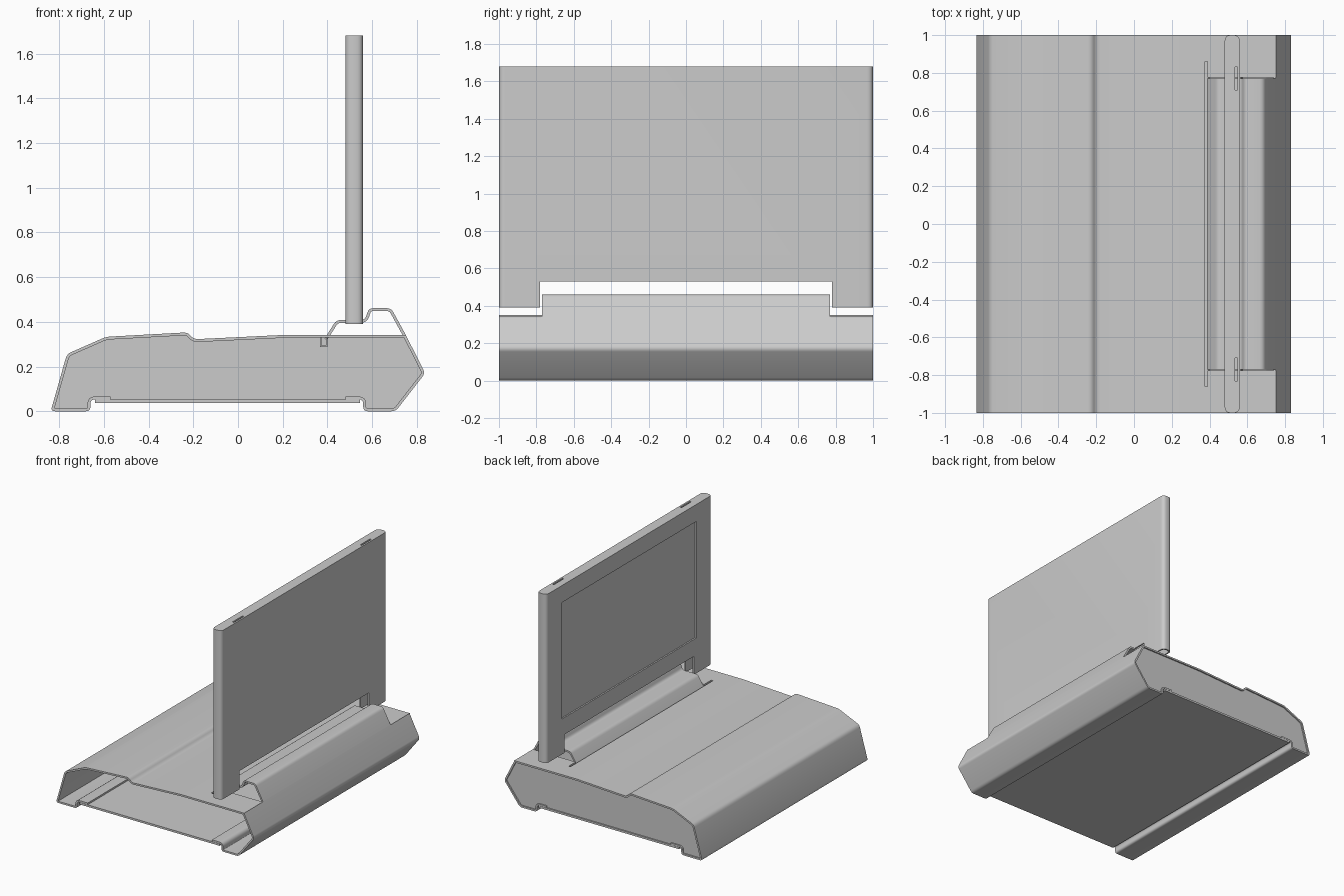
import bpy, bmesh
from mathutils import Vector as V

if "Cube" in bpy.data.objects:
    bpy.data.objects.remove(bpy.data.objects["Cube"])

T = 0.013  # sheet thickness


def fillet(pts, r=0.02, n=4, closed=False):
    """Round the inner corners of a polyline."""
    p = [V(q) for q in pts]
    out = [] if closed else [p[0]]
    rng = range(len(p)) if closed else range(1, len(p) - 1)
    for i in rng:
        a, b, c = p[i - 1], p[i], p[(i + 1) % len(p)]
        s = b + (a - b).normalized() * min(r, (a - b).length * 0.45)
        e = b + (c - b).normalized() * min(r, (c - b).length * 0.45)
        for k in range(n + 1):
            t = k / n
            out.append(s * (1 - t) ** 2 + b * 2 * t * (1 - t) + e * t * t)
    return out if closed else out + [p[-1]]


def offset(p, d):
    """Shift an open polyline to its right-hand side."""
    nrm = []
    for a, b in zip(p, p[1:]):
        u = (b - a).normalized()
        nrm.append(V((u.y, -u.x)))
    out = []
    for i, q in enumerate(p):
        a, b = nrm[max(i - 1, 0)], nrm[min(i, len(nrm) - 1)]
        out.append(q + (a + b) * d / (1 + a.dot(b)))
    return out


def prism(name, outline, lo, hi, axis="y", smooth=True):
    """Extrude a closed outline: (x, z) along y, or (x, y) along z."""
    place = (lambda q, h: (q[0], h, q[1])) if axis == "y" else (lambda q, h: (q[0], q[1], h))
    bm = bmesh.new()
    f = bm.faces.new([bm.verts.new(place(q, lo)) for q in outline])
    g = bmesh.ops.extrude_face_region(bm, geom=[f])
    move = V((0, hi - lo, 0)) if axis == "y" else V((0, 0, hi - lo))
    bmesh.ops.translate(bm, vec=move, verts=[v for v in g["geom"] if isinstance(v, bmesh.types.BMVert)])
    bmesh.ops.recalc_face_normals(bm, faces=bm.faces)
    me = bpy.data.meshes.new(name)
    bm.to_mesh(me)
    bm.free()
    ob = bpy.data.objects.new(name, me)
    bpy.context.collection.objects.link(ob)
    if smooth:
        shade(ob)
    return ob


def shade(ob):
    bpy.ops.object.select_all(action="DESELECT")
    ob.select_set(True)
    bpy.context.view_layer.objects.active = ob
    bpy.ops.object.shade_smooth_by_angle(angle=0.6)


def sheet(name, path, lo, hi):
    return prism(name, path + offset(path, T)[::-1], lo, hi)


def box(name, x, y, z):
    return prism(name, [(x[0], z[0]), (x[1], z[0]), (x[1], z[1]), (x[0], z[1])], y[0], y[1], smooth=False)


def cut(ob, cutter):
    m = ob.modifiers.new("cut", "BOOLEAN")
    m.operation, m.solver, m.object = "DIFFERENCE", "EXACT", cutter
    bpy.ops.object.select_all(action="DESELECT")
    bpy.context.view_layer.objects.active = ob
    ob.select_set(True)
    bpy.ops.object.modifier_apply(modifier=m.name)
    bpy.data.objects.remove(cutter)


# bent-sheet case: front half, rear half
front = fillet([(-0.57, 0.053), (-0.66, 0.053), (-0.66, 0.0), (-0.838, 0.0), (-0.765, 0.256),
                (-0.59, 0.333), (-0.225, 0.353), (-0.198, 0.322), (0.22, 0.342), (0.375, 0.342)])
rear = fillet([(0.75, 0.342), (0.837, 0.17), (0.705, 0.0), (0.56, 0.0), (0.56, 0.053), (0.48, 0.053)])
sheet("case_front_shell", front, -1, 1)
sheet("case_rear_shell", rear, -1, 1)

# raised hinge cover, open at its ends
hump = fillet([(0.387, 0.325), (0.44, 0.408), (0.568, 0.408), (0.585, 0.461), (0.685, 0.461), (0.75, 0.342)])
sheet("hinge_cover", hump, -0.77, 0.77)

# deck beside the hinge cover, leaving a narrow slot
for side, s in (("front", -1), ("back", 1)):
    box(f"deck_{side}", (0.39, 0.752), sorted((s * 0.775, s)), (0.342 - T, 0.342))
    box(f"deck_bridge_{side}", (0.375, 0.39), sorted((s * 0.86, s)), (0.342 - T, 0.342))

# channel under the slot
channel = [V(q) for q in [(0.367, 0.329), (0.367, 0.288), (0.400, 0.288), (0.400, 0.329)]]
prism("slot_channel", channel + offset(channel, -0.006)[::-1], -0.86, 0.86, smooth=False)

# base plate, its edge steps, and the recessed end panel
box("base_plate", (-0.64, 0.545), (-1, 1), (0.037, 0.052))
inner = offset(front, T) + offset(rear, T)
prism("end_panel", inner + [V((0.48, 0.05)), V((-0.57, 0.05))], 0.978, 0.99, smooth=False)

# lid: hollow rounded slab with notch, top slots and display opening
slab = fillet([(0.48, -1), (0.56, -1), (0.56, 1), (0.48, 1)], r=0.034, n=6, closed=True)
lid = prism("lid_shell", slab, 0.39, 1.68, axis="z", smooth=False)
core = fillet([(0.491, -0.988), (0.549, -0.988), (0.549, 0.988), (0.491, 0.988)], r=0.025, n=4, closed=True)
cut(lid, prism("cavity_cutter", core, 0.3, 1.668, axis="z", smooth=False))
cut(lid, box("notch_cutter", (0.4, 0.65), (-0.78, 0.78), (0.3, 0.53)))
cut(lid, box("display_cutter", (0.4, 0.52), (-0.81, 0.81), (0.66, 1.55)))
for s in (-1, 1):
    cut(lid, box("slot_cutter", (0.534, 0.547), sorted((s * 0.71, s * 0.83)), (1.6, 1.75)))
shade(lid)
box("display_panel", (0.492, 0.50), (-0.85, 0.85), (0.62, 1.59))
